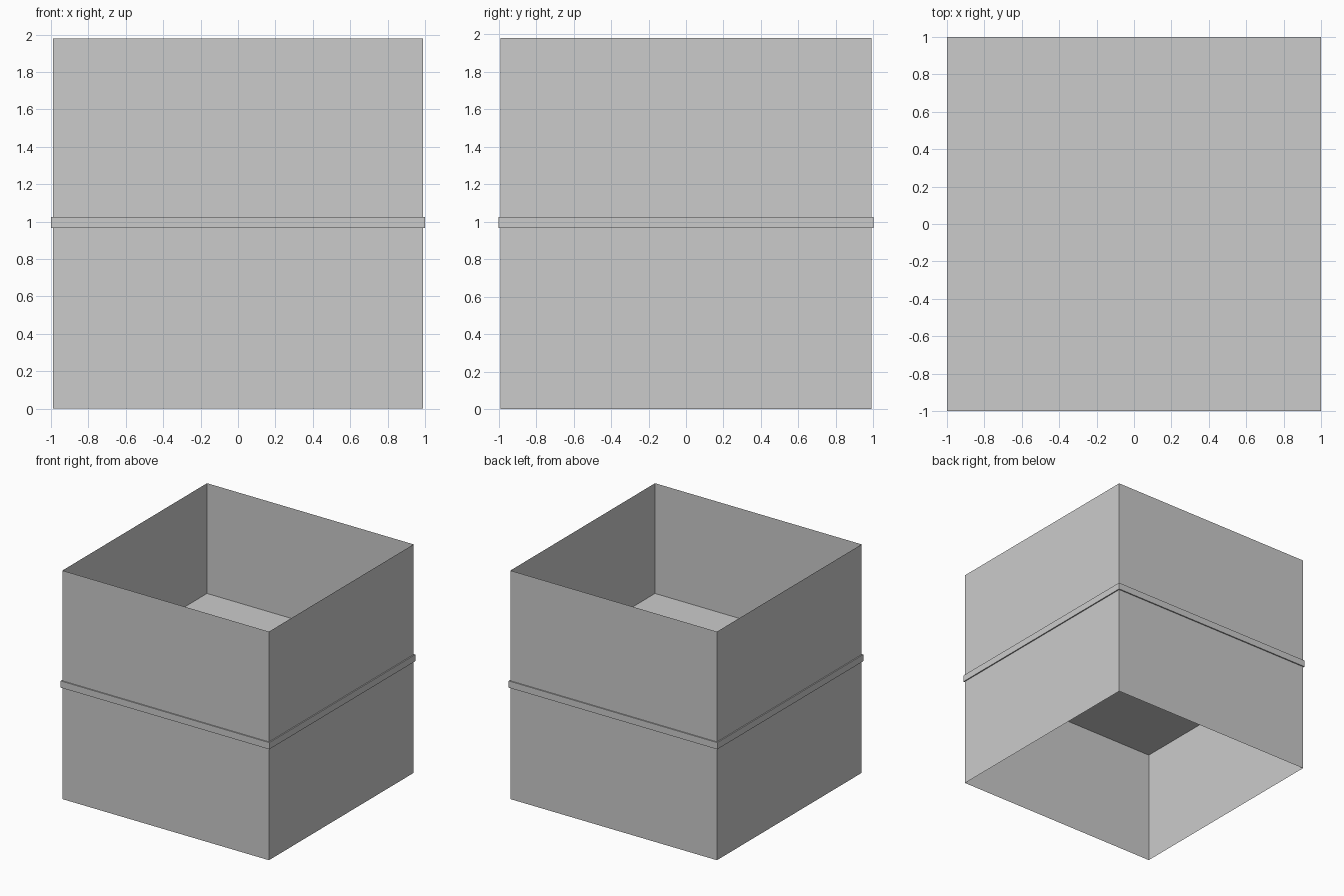
import bpy

if "Cube" in bpy.data.objects:
    bpy.data.objects.remove(bpy.data.objects["Cube"])

W = 0.99             # half width of the walls
H = 1.98             # wall height
B = 1.0              # half width of the band
Z0, Z1 = 0.967, 1.025  # band bottom and top
ZP = 1.0             # underside of the inner floor


def make(name, verts, faces):
    mesh = bpy.data.meshes.new(name)
    mesh.from_pydata(verts, [], faces)
    mesh.update()
    obj = bpy.data.objects.new(name, mesh)
    bpy.context.collection.objects.link(obj)
    return obj


def square(h, z):
    return [(-h, -h, z), (h, -h, z), (h, h, z), (-h, h, z)]


def bridge(a, b):
    return [(a + i, a + (i + 1) % 4, b + (i + 1) % 4, b + i) for i in range(4)]


# Thin sheet walls, open at the top and bottom
make("walls", square(W, 0) + square(W, H), bridge(0, 4))

# Middle floor whose rim projects through the walls as a band
make("floor_and_band",
     square(B, Z1) + square(B, Z0) + square(W, Z0),
     [(0, 1, 2, 3)] + bridge(4, 0) + bridge(8, 4))

# Cracked underside: three flat pieces meeting at one point
crack = [(-W, -0.795), (-0.775, -0.735), (-0.49, -0.51)]
branch_x = [(-0.115, -0.50), (0.45, -0.58), (W, -0.45)]
branch_y = [(-0.53, -0.34), (-0.40, 0.35), (-0.48, W)]
pieces = {
    "front": crack + branch_x + [(W, -W), (-W, -W)],
    "left": crack + branch_y + [(-W, W)],
    "back": crack[-1:] + branch_x + [(W, W)] + branch_y[::-1],
}
for side, outline in pieces.items():
    # Faces point downwards
    area = sum(p[0] * q[1] - q[0] * p[1]
               for p, q in zip(outline, outline[1:] + outline[:1]))
    if area > 0:
        outline = outline[::-1]
    make("underside_piece_" + side, [(x, y, ZP) for x, y in outline],
         [tuple(range(len(outline)))])
